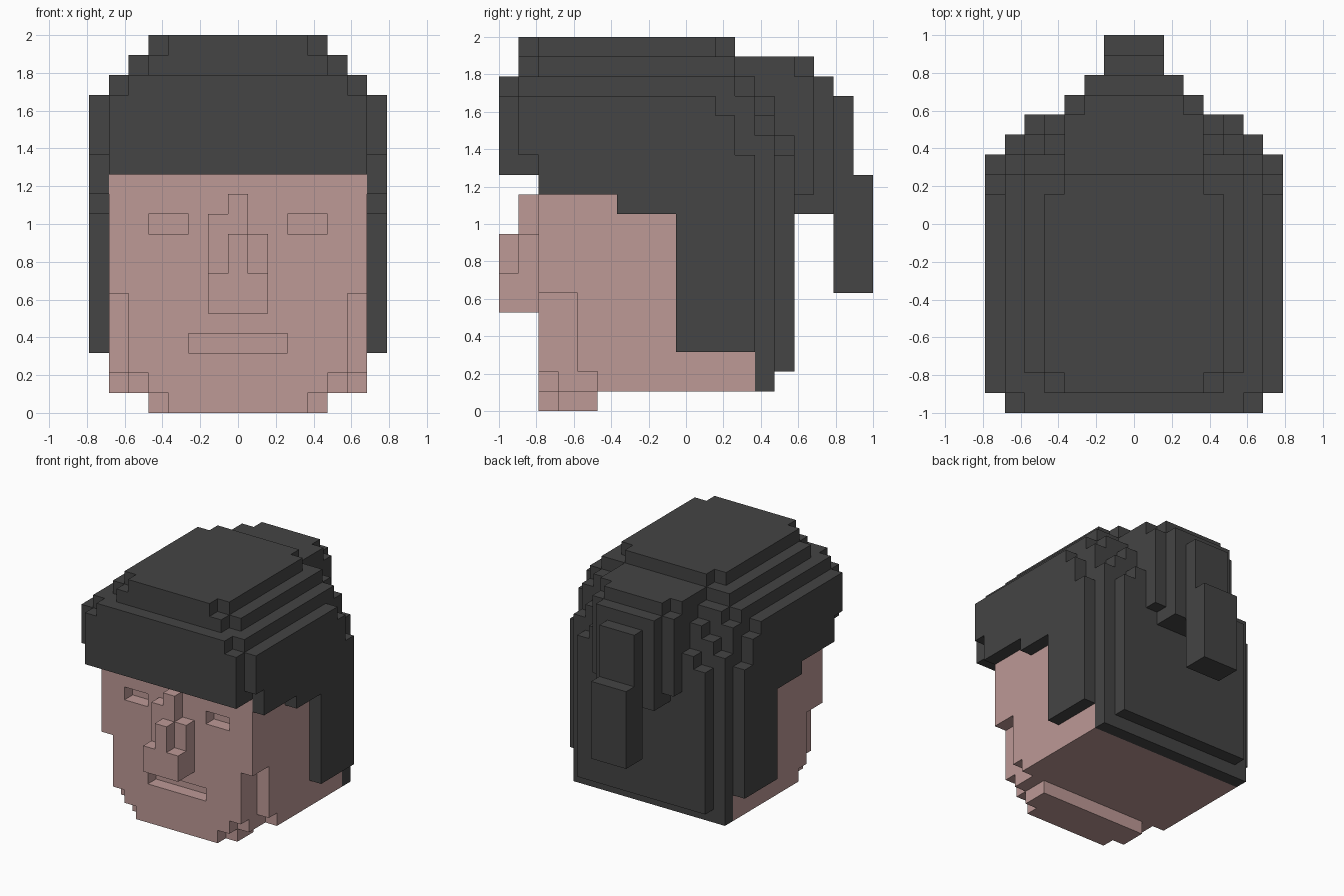
import bpy, bmesh, math
from mathutils import Vector

cube = bpy.data.objects.get("Cube")
if cube:
    bpy.data.objects.remove(cube, do_unlink=True)

UNIT = 2 / 19                        # one block; the grid is 15 x 19 x 19 blocks
ORIGIN = Vector((-7.5, -9.5, 0))


def material(name, rgb):
    mat = bpy.data.materials.new(name)
    mat.diffuse_color = (*rgb, 1)
    mat.use_nodes = True
    bsdf = mat.node_tree.nodes["Principled BSDF"]
    bsdf.inputs["Base Color"].default_value = (*rgb, 1)
    bsdf.inputs["Roughness"].default_value = 0.9
    return mat


def box(x0, x1, y0, y1, z0, z1):
    """Set of blocks filling a box."""
    return {(x, y, z) for x in range(x0, x1)
            for y in range(y0, y1) for z in range(z0, z1)}


def boxes(*ranges):
    return set().union(*(box(*r) for r in ranges))


def mirrored(blocks):
    return blocks | {(14 - x, y, z) for x, y, z in blocks}


SKIN = material("skin pink", (0.509, 0.319, 0.305))
HAIR = material("hair charcoal", (0.058, 0.058, 0.058))

# Head block with sunken eyes and mouth and stepped jaw corners
head = box(1, 14, 2, 13, 1, 12) | box(3, 12, 2, 5, 0, 1)
head -= box(5, 10, 2, 3, 3, 4)                       # mouth
head -= mirrored(boxes(
    (3, 5, 2, 3, 9, 10),                             # eyes
    (1, 2, 2, 4, 1, 6), (1, 2, 4, 5, 1, 2),          # cheeks
    (2, 3, 2, 3, 1, 2), (3, 4, 2, 3, 0, 1)))         # chin corners

# Nose, slightly uneven
nose = boxes((6, 7, 1, 2, 5, 10), (7, 8, 1, 2, 5, 11), (8, 9, 1, 2, 5, 9),
             (6, 9, 0, 1, 5, 7), (7, 8, 0, 1, 7, 9))

# Fringe and stepped crown
hair_cap = boxes((1, 14, 0, 1, 12, 16), (2, 13, 0, 1, 16, 17),
                 (1, 14, 1, 12, 12, 17), (1, 14, 12, 13, 12, 16),
                 (2, 13, 12, 13, 16, 17), (2, 13, 2, 12, 17, 18),
                 (3, 12, 1, 2, 17, 18), (3, 12, 2, 11, 18, 19),
                 (4, 11, 1, 12, 18, 19))

# Side panels with stepped lower and rear edges
hair_sides = mirrored(boxes((0, 1, 1, 2, 13, 16), (0, 1, 2, 6, 11, 16),
                            (0, 1, 6, 9, 10, 16), (0, 1, 9, 11, 3, 16),
                            (0, 1, 11, 12, 3, 15), (0, 1, 12, 13, 3, 13)))

# Back of the hair
hair_back = boxes((1, 14, 13, 14, 1, 14), (2, 13, 13, 14, 14, 15),
                  (3, 12, 13, 14, 15, 16), (2, 13, 14, 15, 2, 13),
                  (3, 12, 14, 15, 13, 14))

# Gathered hair and its hanging strand
ponytail = boxes((4, 11, 12, 15, 14, 18), (4, 11, 15, 16, 11, 17),
                 (5, 10, 15, 16, 10, 18), (5, 10, 16, 17, 10, 17),
                 (6, 9, 17, 18, 6, 16), (6, 9, 18, 19, 6, 12))
ponytail -= hair_cap | hair_back

PARTS = [("head", head, SKIN), ("nose", nose, SKIN), ("hair_cap", hair_cap, HAIR),
         ("hair_sides", hair_sides, HAIR), ("hair_back", hair_back, HAIR),
         ("ponytail", ponytail, HAIR)]
solid = set().union(*(blocks for _, blocks, _ in PARTS))


def build(name, blocks, mat):
    """Skin the exposed sides of the blocks and merge flat areas."""
    bm = bmesh.new()
    verts = {}

    def vert(p):
        if p not in verts:
            verts[p] = bm.verts.new((Vector(p) + ORIGIN) * UNIT)
        return verts[p]

    for cell in sorted(blocks):
        for axis in range(3):
            for side in (0, 1):
                near = list(cell)
                near[axis] += 2 * side - 1
                if tuple(near) in solid:
                    continue
                loop = []
                for a, b in ((0, 0), (1, 0), (1, 1), (0, 1)):
                    p = list(cell)
                    p[axis] += side
                    p[(axis + 1) % 3] += a
                    p[(axis + 2) % 3] += b
                    loop.append(vert(tuple(p)))
                bm.faces.new(loop if side else loop[::-1])
    bmesh.ops.dissolve_limit(bm, angle_limit=math.radians(1),
                             verts=bm.verts[:], edges=bm.edges[:])
    mesh = bpy.data.meshes.new(name)
    bm.to_mesh(mesh)
    bm.free()
    mesh.materials.append(mat)
    obj = bpy.data.objects.new(name, mesh)
    bpy.context.collection.objects.link(obj)


for part in PARTS:
    build(*part)
